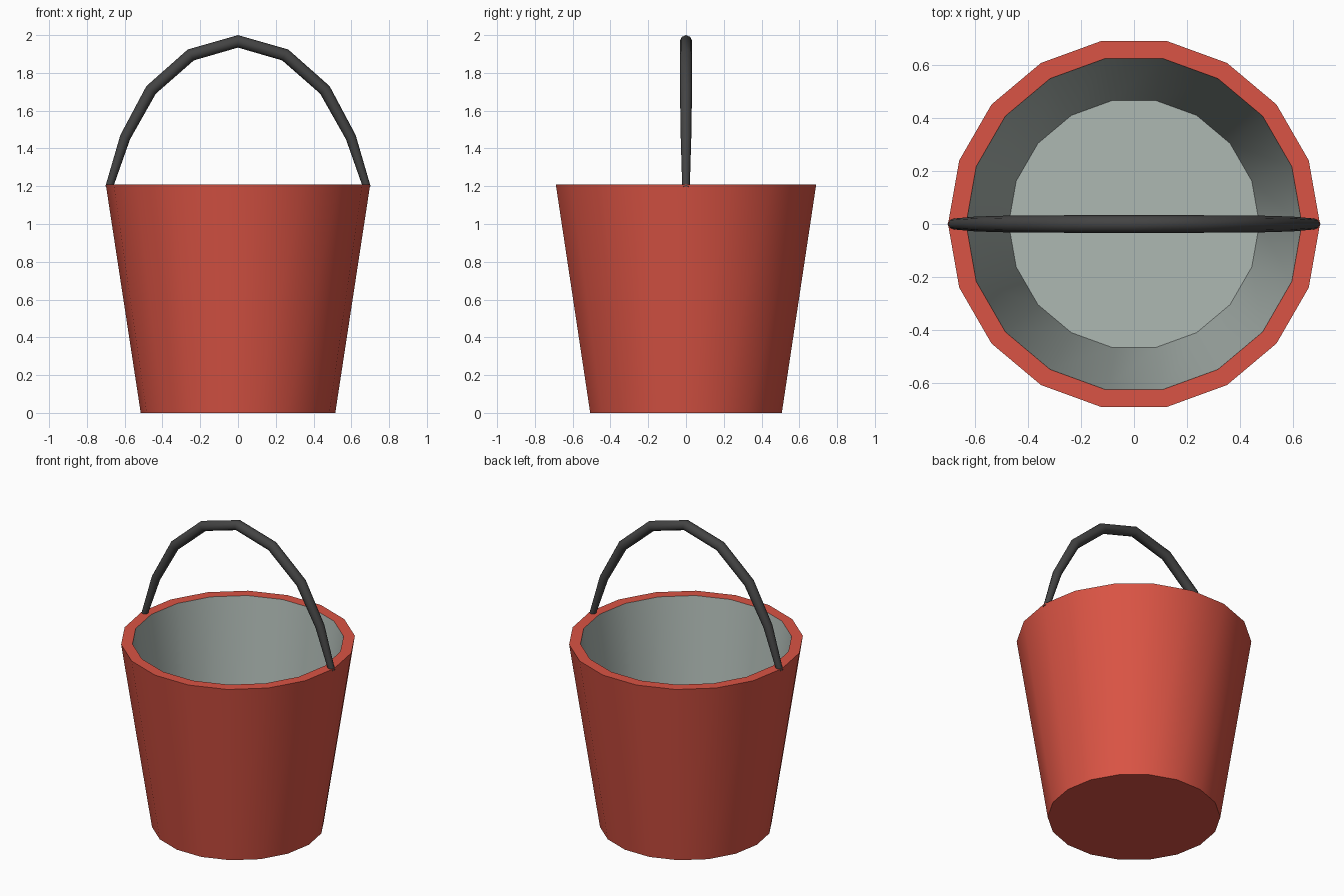
import bpy, bmesh, math
from mathutils import Vector

if "Cube" in bpy.data.objects:
    bpy.data.objects.remove(bpy.data.objects["Cube"])


def material(name, rgb):
    m = bpy.data.materials.new(name)
    m.diffuse_color = (*rgb, 1)
    m.use_nodes = True
    m.node_tree.nodes["Principled BSDF"].inputs["Base Color"].default_value = m.diffuse_color
    return m


red = material("red paint", (0.70, 0.088, 0.058))
grey = material("grey inside", (0.42, 0.48, 0.45))
dark = material("dark handle", (0.057, 0.057, 0.057))


def loft(name, rings, mats, band_mats, angle):
    """Join rings of points with quads, cap both ends, shade by angle."""
    bm = bmesh.new()
    loops = [[bm.verts.new(p) for p in ring] for ring in rings]
    n = len(loops[0])
    for k, (a, b) in enumerate(zip(loops, loops[1:])):
        for i in range(n):
            j = (i + 1) % n
            bm.faces.new((a[i], a[j], b[j], b[i])).material_index = band_mats[k]
    bm.faces.new(loops[0][::-1]).material_index = band_mats[0]
    bm.faces.new(loops[-1]).material_index = band_mats[-1]
    bmesh.ops.recalc_face_normals(bm, faces=bm.faces)
    mesh = bpy.data.meshes.new(name)
    bm.to_mesh(mesh)
    bm.free()
    for m in mats:
        mesh.materials.append(m)
    ob = bpy.data.objects.new(name, mesh)
    bpy.context.collection.objects.link(ob)
    bpy.ops.object.select_all(action='DESELECT')
    ob.select_set(True)
    bpy.context.view_layer.objects.active = ob
    bpy.ops.object.shade_smooth_by_angle(angle=math.radians(angle))
    return ob


# Bucket: outer wall, rim, inner wall, floor
SIDES = 18
profile = [(0.515, 0), (0.70, 1.21), (0.632, 1.21), (0.472, 0.08)]
rings = [[(r * math.cos(2 * math.pi * i / SIDES),
           r * math.sin(2 * math.pi * i / SIDES), z) for i in range(SIDES)]
         for r, z in profile]
loft("bucket", rings, [red, grey], [0, 0, 1], 30)

# Handle: arched tube, thinner at its ends
half = [(-0.683, 1.193, 0.02), (-0.597, 1.46, 0.028),
        (-0.46, 1.71, 0.032), (-0.25, 1.895, 0.033)]
path = half + [(0, 1.967, 0.033)] + [(-x, z, r) for x, z, r in reversed(half)]
TUBE = 8
rings = []
for k, (x, z, r) in enumerate(path):
    a, b = path[max(k - 1, 0)], path[min(k + 1, len(path) - 1)]
    t = Vector((b[0] - a[0], 0, b[1] - a[1])).normalized()
    out = Vector((-t.z, 0, t.x))
    rings.append([Vector((x, 0, z)) + r * (out * math.cos(s) + Vector((0, 1, 0)) * math.sin(s))
                  for s in (2 * math.pi * i / TUBE for i in range(TUBE))])
loft("handle", rings, [dark], [0] * (len(path) - 1), 50)
